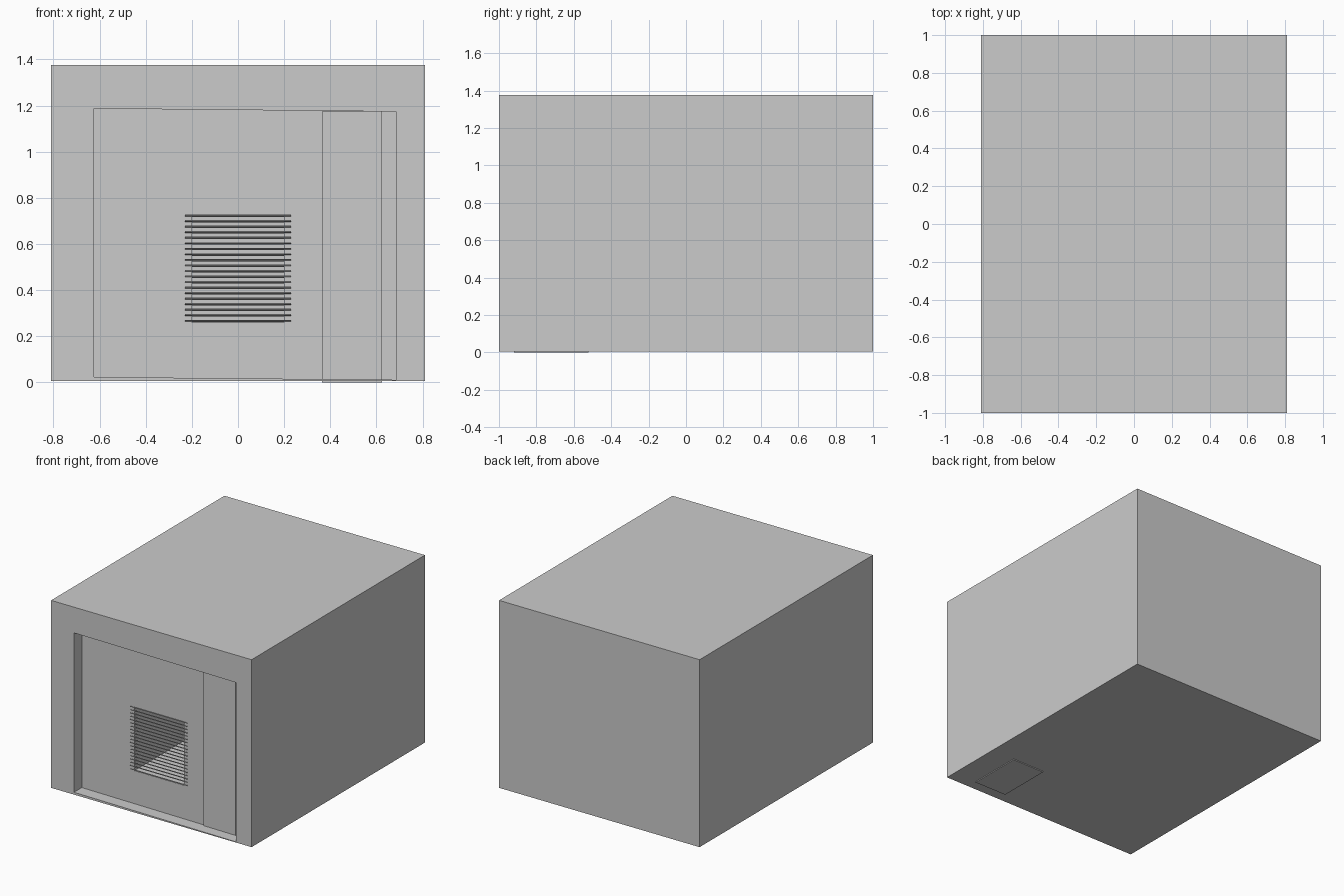
import bpy, bmesh, math
from mathutils import Vector, Matrix

if "Cube" in bpy.data.objects:
    bpy.data.objects.remove(bpy.data.objects["Cube"])


def finish(bm, name):
    bmesh.ops.recalc_face_normals(bm, faces=bm.faces)
    mesh = bpy.data.meshes.new(name)
    bm.to_mesh(mesh)
    bm.free()
    obj = bpy.data.objects.new(name, mesh)
    bpy.context.collection.objects.link(obj)
    return obj


def add_box(bm, lo, hi):
    lo, hi = Vector(lo), Vector(hi)
    verts = bmesh.ops.create_cube(bm, size=1)["verts"]
    for v in verts:
        v.co = Vector(a + (b - a) * (c + 0.5) for a, b, c in zip(lo, hi, v.co))
    return verts


def inset_to(bm, face, corners):
    """Inset a front-facing quad, then place its corners on the given outline."""
    mid = face.calc_center_median()
    bmesh.ops.inset_region(bm, faces=[face], thickness=0.05)
    for v in face.verts:
        v.co.x, v.co.z = corners[(v.co.x > mid.x, v.co.z > mid.z)]


def push_in(bm, face, depth):
    """Extrude a front face backwards and return the new end face."""
    out = bmesh.ops.extrude_face_region(bm, geom=[face])["geom"]
    end = next(g for g in out if isinstance(g, bmesh.types.BMFace))
    bmesh.ops.translate(bm, verts=end.verts, vec=(0, depth, 0))
    if face.is_valid:
        bmesh.ops.delete(bm, geom=[face], context="FACES_ONLY")
    return end


# Main housing: slightly skewed front recess, then a deep vent shaft in its back wall
bm = bmesh.new()
add_box(bm, (-0.81, -1, 0.006), (0.81, 1, 1.375))
bm.normal_update()
front = min(bm.faces, key=lambda f: f.calc_center_median().y)
inset_to(bm, front, {(False, False): (-0.625, 0.023), (False, True): (-0.625, 1.187),
                     (True, False): (0.685, 0.011), (True, True): (0.685, 1.174)})
wall = push_in(bm, front, 0.09)
bm.normal_update()
inset_to(bm, wall, {(False, False): (-0.2, 0.26), (False, True): (-0.2, 0.725),
                    (True, False): (0.2, 0.26), (True, True): (0.2, 0.725)})
push_in(bm, wall, 0.8)
finish(bm, "housing")

# Side column in the recess, reaching just below the housing floor
bm = bmesh.new()
add_box(bm, (0.365, -0.92, 0), (0.625, -0.52, 1.174))
finish(bm, "side_column")

# Narrow trim strip beside the column
bm = bmesh.new()
add_box(bm, (0.625, -0.913, 0.012), (0.635, -0.9, 1.174))
finish(bm, "trim_strip")

# Vent grille: tilted horizontal slats
bm = bmesh.new()
count = 20
for i in range(count):
    z = 0.266 + i * (0.722 - 0.266) / (count - 1)
    verts = add_box(bm, (-0.23, -0.01, -0.002), (0.23, 0.01, 0.002))
    bmesh.ops.transform(bm, verts=verts, matrix=Matrix.Translation((0, -0.91, z))
                        @ Matrix.Rotation(math.radians(-20), 4, "X"))
finish(bm, "vent_slats")
